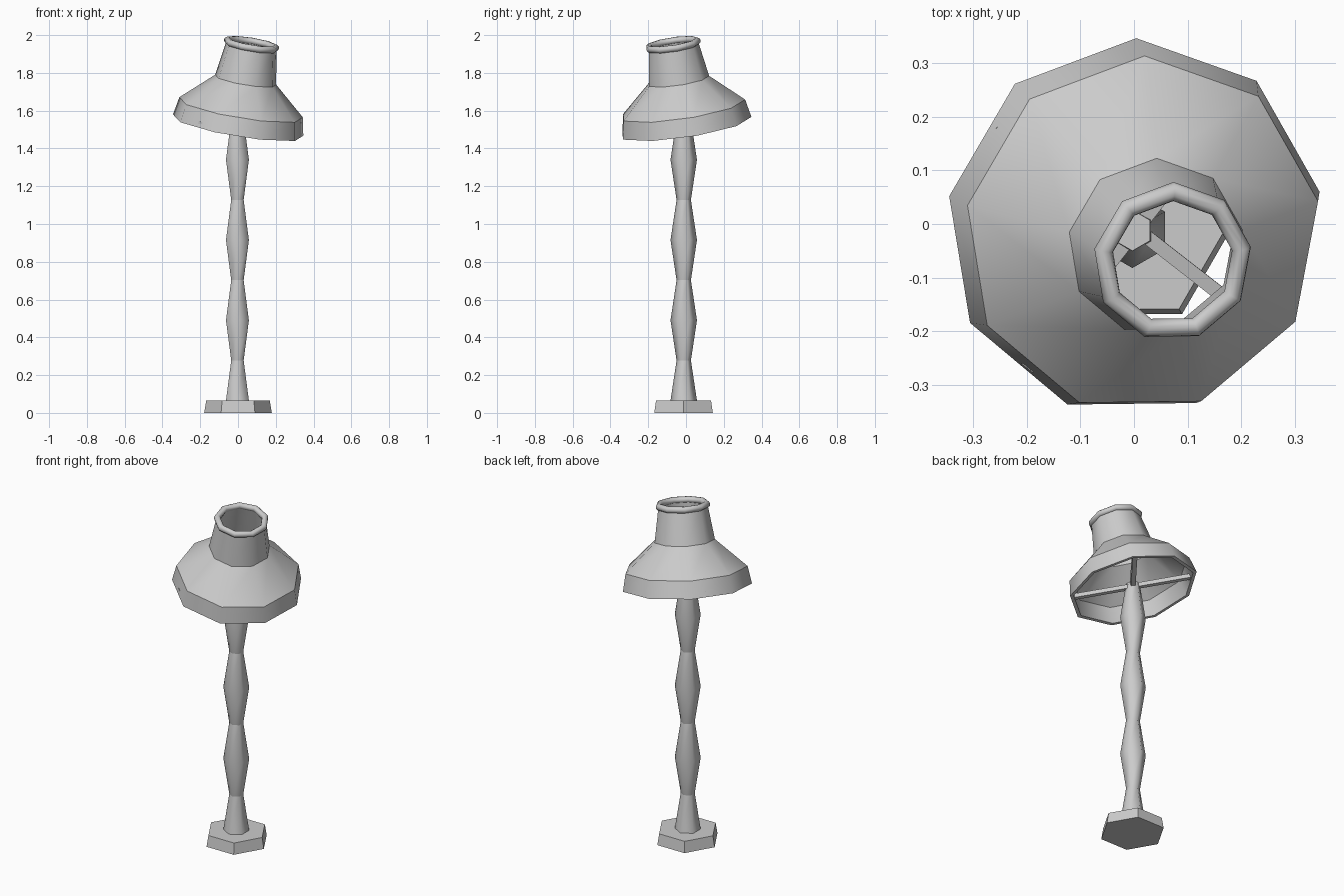
import bpy, bmesh, math
from mathutils import Vector, Matrix

cube = bpy.data.objects.get("Cube")
if cube:
    bpy.data.objects.remove(cube)

grey = bpy.data.materials.new("plain grey")
grey.use_nodes = True
grey.diffuse_color = (0.6, 0.6, 0.6, 1)
grey.node_tree.nodes["Principled BSDF"].inputs["Base Color"].default_value = grey.diffuse_color


def add_object(name, bm, matrix):
    bmesh.ops.recalc_face_normals(bm, faces=bm.faces)
    mesh = bpy.data.meshes.new(name)
    bm.to_mesh(mesh)
    bm.free()
    mesh.materials.append(grey)
    obj = bpy.data.objects.new(name, mesh)
    obj.matrix_world = matrix
    bpy.context.collection.objects.link(obj)
    return obj


def lathe(name, profile, sides, phase, matrix, closed=False, sharp=(), smooth=True):
    """Spin (radius, height) points; a closed profile makes a hollow ring."""
    bm = bmesh.new()
    rings = []
    for r, z in profile:
        angles = [math.radians(phase) + math.tau * i / sides for i in range(sides)]
        rings.append([bm.verts.new((r * math.cos(a), r * math.sin(a), z)) for a in angles])
    pairs = list(zip(rings, rings[1:])) + ([(rings[-1], rings[0])] if closed else [])
    for low, high in pairs:
        for i in range(sides):
            j = (i + 1) % sides
            bm.faces.new((low[i], low[j], high[j], high[i])).smooth = smooth
    for k in sharp:
        for i in range(sides):
            bm.edges.get((rings[k][i], rings[k][(i + 1) % sides])).smooth = False
    if not closed:
        bm.faces.new(rings[0])
        bm.faces.new(rings[-1])
    return add_object(name, bm, matrix)


# Hexagonal foot and waisted post
foot = Matrix.Translation((0, -0.013, 0))
lathe("base", [(0.179, 0), (0.168, 0.065)], 6, 0, foot, smooth=False)
post = [(0.07 if k % 2 == 0 else 0.038, 0.065 + 0.2125 * k) for k in range(8)]
lathe("post", post, 6, 30, Matrix.Translation((-0.003, -0.012, 0)), sharp=(0, 1, 3, 5, 7))

# Tilted frame shared by the shade parts
axis = Vector((0.165, -0.15, 1))
tilt = Vector((0, 0, 1)).rotation_difference(axis).to_matrix().to_4x4()
frame = Matrix.Translation((0, -0.005, 1.515)) @ tilt

# Nine-sided hollow shade: outside going up, inside coming down
outer = [(0.355, 0), (0.336, 0.097), (0.166, 0.251), (0.136, 0.44)]
inner = [(0.12, 0.44), (0.15, 0.245), (0.318, 0.09), (0.335, 0)]
lathe("shade", outer + inner, 9, 90, frame, closed=True, sharp=range(8))

# Rolled collar
tube = [(0.132 + 0.018 * math.cos(t), 0.445 + 0.018 * math.sin(t))
        for t in (math.tau * k / 10 for k in range(10))]
lathe("collar", tube, 9, 90, frame, closed=True)

# Crossed support bars inside the rim
for name, angle in (("long_bar", -38), ("cross_bar", 52)):
    bm = bmesh.new()
    bmesh.ops.create_cube(bm, size=1)
    bmesh.ops.scale(bm, vec=(0.66, 0.026, 0.024), verts=bm.verts)
    spin = Matrix.Rotation(math.radians(angle), 4, "Z")
    add_object(name, bm, frame @ Matrix.Translation((0, 0, 0.02)) @ spin)
